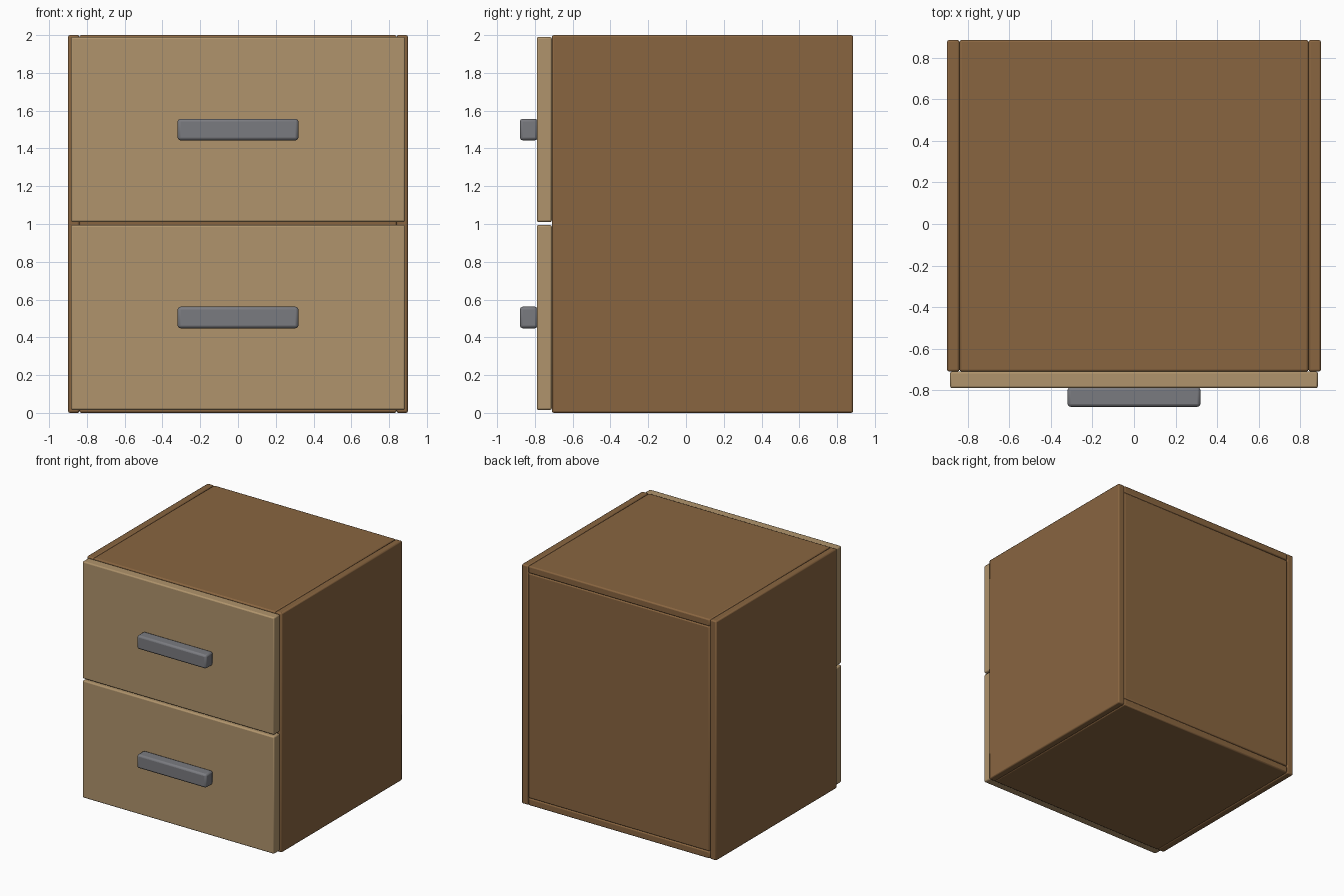
import bpy

if "Cube" in bpy.data.objects:
    bpy.data.objects.remove(bpy.data.objects["Cube"])

def material(name, rgb):
    m = bpy.data.materials.new(name)
    m.diffuse_color = (*rgb, 1.0)
    m.use_nodes = True
    m.node_tree.nodes["Principled BSDF"].inputs["Base Color"].default_value = m.diffuse_color
    return m

WOOD = material("brown wood", (0.250, 0.130, 0.051))
TAN = material("tan drawer front", (0.434, 0.296, 0.150))
METAL = material("grey metal", (0.195, 0.198, 0.216))

def box(name, x, y, z, mat, bevel=0.01):
    """Bevelled box from (min, max) ranges on each axis."""
    bpy.ops.mesh.primitive_cube_add(size=1)
    o = bpy.context.object
    o.name = name
    for v in o.data.vertices:
        v.co = [lo + (c + 0.5) * (hi - lo) for c, (lo, hi) in zip(v.co, (x, y, z))]
    o.data.materials.append(mat)
    if bevel:
        b = o.modifiers.new("bevel", "BEVEL")
        b.width = bevel
        b.segments = 2
        bpy.ops.object.shade_smooth_by_angle()
    return o

W, T = 0.90, 0.06            # half width, panel thickness
FRONT, BACK = -0.71, 0.885   # carcass depth
INNER = W - T

# Carcass panels
for side, s in (("left", -1), ("right", 1)):
    box(side + "_side_panel", sorted((s * INNER, s * W)), (FRONT, BACK), (0, 2), WOOD)
box("top_panel", (-INNER, INNER), (FRONT, BACK), (2 - T, 2), WOOD)
box("bottom_panel", (-INNER, INNER), (FRONT, BACK), (0, T), WOOD)
box("back_panel", (-INNER, INNER), (BACK - T, BACK), (T, 2 - T), WOOD)

# Drawers: front, handle and the hidden box behind
for name, z0 in (("lower", 0.015), ("upper", 1.01)):
    z1 = z0 + 0.98
    zc = (z0 + z1) / 2
    box(name + "_drawer_front", (-0.885, 0.885), (-0.79, FRONT), (z0, z1), TAN)
    box(name + "_handle", (-0.32, 0.32), (-0.88, -0.785), (zc - 0.057, zc + 0.057), METAL, 0.015)
    b0, b1 = z0 + 0.08, z1 - 0.08
    for side, s in (("left", -1), ("right", 1)):
        box(f"{name}_drawer_{side}_side", sorted((s * 0.72, s * 0.80)), (FRONT, 0.75), (b0, b1), WOOD, 0)
    box(name + "_drawer_back", (-0.72, 0.72), (0.69, 0.75), (b0, b1), WOOD, 0)
    box(name + "_drawer_bottom", (-0.72, 0.72), (FRONT, 0.69), (b0, b0 + 0.05), WOOD, 0)
